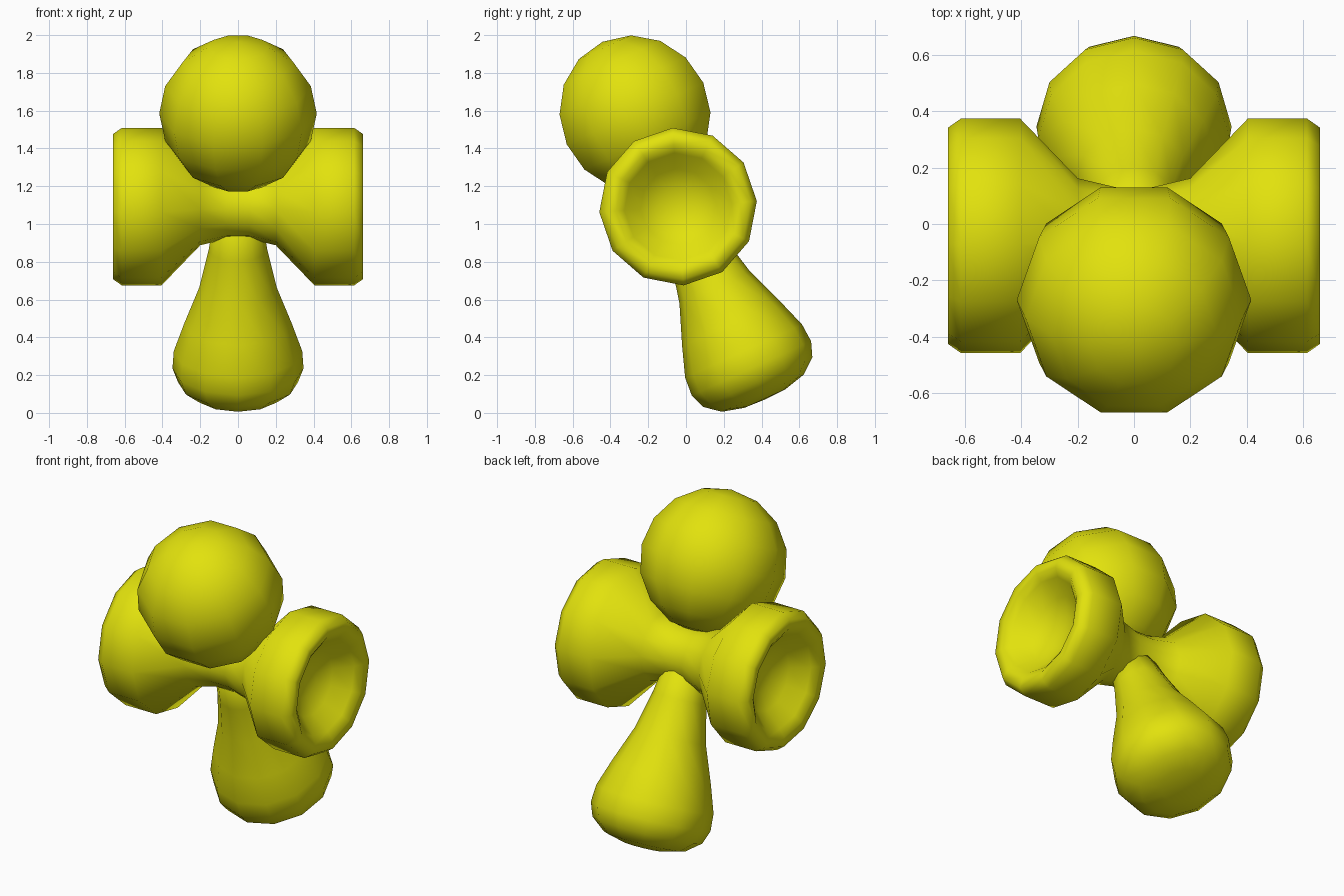
import bpy, bmesh, math
from mathutils import Matrix, Vector

if "Cube" in bpy.data.objects:
    bpy.data.objects.remove(bpy.data.objects["Cube"])

yellow = bpy.data.materials.new("yellow")
yellow.diffuse_color = (0.76, 0.76, 0.004, 1)
yellow.use_nodes = True
yellow.node_tree.nodes["Principled BSDF"].inputs["Base Color"].default_value = yellow.diffuse_color

TILT = math.radians(24.4)
CENTRE = Vector((0, -0.042, 1.092))


def lathe(name, profile, sides, phase, matrix):
    """Spin a list of (radius, height) points about local z; radius 0 makes a pole."""
    bm = bmesh.new()
    rings = []
    for r, h in profile:
        n = 1 if r == 0 else sides
        rings.append([bm.verts.new((r * math.cos(phase + math.tau * i / sides),
                                    r * math.sin(phase + math.tau * i / sides), h))
                      for i in range(n)])
    for a, b in zip(rings, rings[1:]):
        for i in range(sides):
            j = (i + 1) % sides
            corners = [a[i % len(a)], a[j % len(a)], b[j % len(b)], b[i % len(b)]]
            bm.faces.new(list(dict.fromkeys(corners)))
    bmesh.ops.recalc_face_normals(bm, faces=bm.faces)
    bm.transform(matrix)
    for f in bm.faces:
        f.smooth = True
    mesh = bpy.data.meshes.new(name)
    bm.to_mesh(mesh)
    bm.free()
    mesh.materials.append(yellow)
    obj = bpy.data.objects.new(name, mesh)
    bpy.context.collection.objects.link(obj)
    return obj


lean = Matrix.Rotation(TILT, 4, 'X')

# Ball: eight rings, ten segments, pole along the leaning axis
R = 0.417
ball = [(0 if i in (0, 8) else R * math.sin(math.pi * i / 8), R * math.cos(math.pi * i / 8))
        for i in range(9)]
lathe("ball", ball, 10, 0, Matrix.Translation((0, -0.27, 1.585)) @ lean)

# Crosspiece: waisted spool with a hollow cup at each end
half = [(0.172, 0.06), (0.205, 0.2), (0.418, 0.405), (0.418, 0.615), (0.385, 0.662),
        (0.33, 0.662), (0.285, 0.63), (0.2, 0.54), (0.1, 0.495), (0, 0.48)]
spool = [(r, -h) for r, h in reversed(half)] + half
lathe("crosspiece", spool, 12, math.radians(94),
      Matrix.Translation(CENTRE) @ Matrix.Rotation(math.pi / 2, 4, 'Y')
      @ Matrix.Rotation(math.radians(-90 + 0), 4, 'Z'))

# Handle: flared grip running down and back from the crosspiece
grip = [(0, 0.02), (0.12, 0.03), (0.155, 0.25), (0.205, 0.47), (0.285, 0.68), (0.34, 0.84),
        (0.347, 0.94), (0.318, 1.02), (0.237, 1.085), (0.12, 1.115), (0, 1.12)]
lathe("handle", [(r, -h) for r, h in grip], 12, 0, Matrix.Translation(CENTRE) @ lean)
